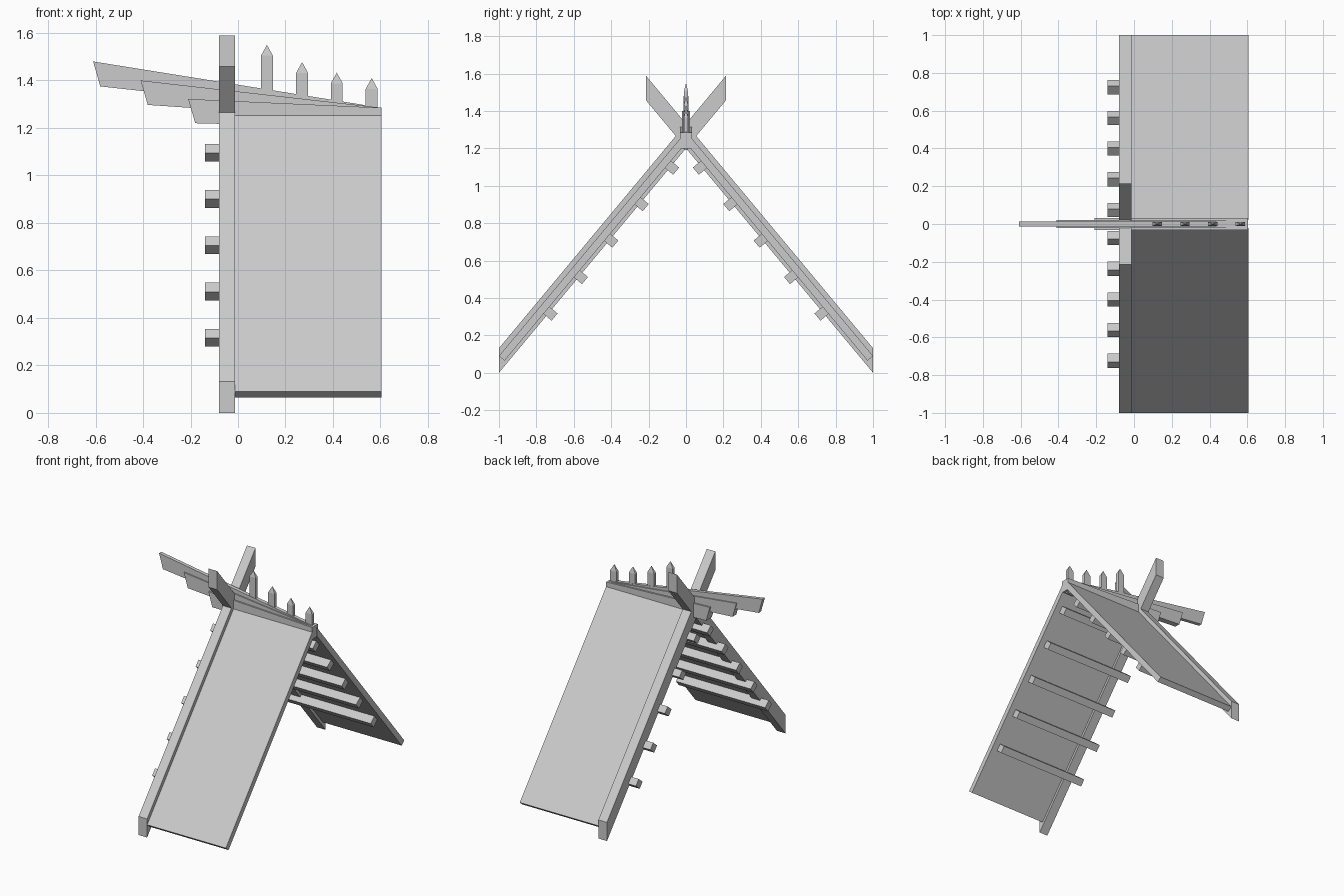
import bpy
import bmesh
from mathutils import Vector

cube = bpy.data.objects.get("Cube")
if cube:
    bpy.data.objects.remove(cube, do_unlink=True)

grey = bpy.data.materials.new("plain_grey")
grey.use_nodes = True
grey.diffuse_color = (0.6, 0.6, 0.6, 1)
grey.node_tree.nodes["Principled BSDF"].inputs["Base Color"].default_value = (0.6, 0.6, 0.6, 1)


def finish(name, bm):
    bmesh.ops.recalc_face_normals(bm, faces=bm.faces)
    mesh = bpy.data.meshes.new(name)
    bm.to_mesh(mesh)
    bm.free()
    mesh.materials.append(grey)
    obj = bpy.data.objects.new(name, mesh)
    bpy.context.collection.objects.link(obj)
    return obj


def extrude(name, points, offset):
    """Solid made by pushing a flat outline along an offset."""
    bm = bmesh.new()
    face = bm.faces.new([bm.verts.new(p) for p in points])
    moved = bmesh.ops.extrude_face_region(bm, geom=[face])["geom"]
    verts = [v for v in moved if isinstance(v, bmesh.types.BMVert)]
    bmesh.ops.translate(bm, verts=verts, vec=offset)
    return finish(name, bm)


def roof_solid(name, outline, x0, x1, side):
    """Outline in (y, z), run along x, on the front (1) or back (-1) slope."""
    return extrude(name, [(x0, y * side, z) for y, z in outline], (x1 - x0, 0, 0))


SLOPE = 1.2
along = Vector((1, SLOPE)).normalized()
normal = Vector((-along.y, along.x))


def eave(y):
    return SLOPE * (y + 1)


for side, label in ((1, "front"), (-1, "back")):
    # Crossed gable board with upright cut ends
    lo, hi = -1, 0.215
    roof_solid(label + "_gable_board",
               [(lo, 0), (hi, eave(hi)), (hi, eave(hi) + 0.132), (lo, 0.132)],
               -0.08, -0.013, side)

    # Thin roof panel, square cut at the eave
    corner = Vector((-1, 0.09))
    inner = corner - normal * 0.039
    top = -0.02
    roof_solid(label + "_roof_panel",
               [corner, inner, (top, inner.y + SLOPE * (top - inner.x)), (top, eave(top) + 0.09)],
               -0.013, 0.605, side)

    # Purlins under the slope
    for i in range(5):
        y = -0.072 - 0.1625 * i
        mid = Vector((y, eave(y) - 0.0195))
        outline = [mid + along * a + normal * n for a, n in
                   ((-0.025, -0.025), (0.025, -0.025), (0.025, 0.031), (-0.025, 0.031))]
        roof_solid(f"{label}_purlin_{i + 1}", outline, -0.14, 0.56, side)

# Layered ridge planks fanning out past the gable
planks = [
    ("long", 0.013, -0.61, 1.48, -0.58, 1.375, 1.245),
    ("middle", 0.021, -0.41, 1.40, -0.38, 1.297, 1.23),
    ("short", 0.032, -0.21, 1.322, -0.18, 1.22, 1.20),
]
for label, half, x_top, z_top, x_low, z_low, z_end in planks:
    outline = [(x_top, z_top), (x_low, z_low), (0.604, z_end), (0.604, 1.285)]
    extrude(label + "_ridge_plank", [(x, -half, z) for x, z in outline], (0, 2 * half, 0))

# Pointed ridge pickets
for i, (x, tip) in enumerate(((0.122, 1.55), (0.27, 1.477), (0.416, 1.433), (0.563, 1.41))):
    bm = bmesh.new()
    base = 1.19
    shoulder = tip - 0.045
    rings = [[bm.verts.new((x + sx * 0.025, sy * 0.011, z))
              for sx, sy in ((-1, -1), (1, -1), (1, 1), (-1, 1))] for z in (base, shoulder)]
    point = bm.verts.new((x, 0, tip))
    bm.faces.new(rings[0])
    for k in range(4):
        n = (k + 1) % 4
        bm.faces.new((rings[0][k], rings[0][n], rings[1][n], rings[1][k]))
        bm.faces.new((rings[1][k], rings[1][n], point))
    finish(f"ridge_picket_{i + 1}", bm)
